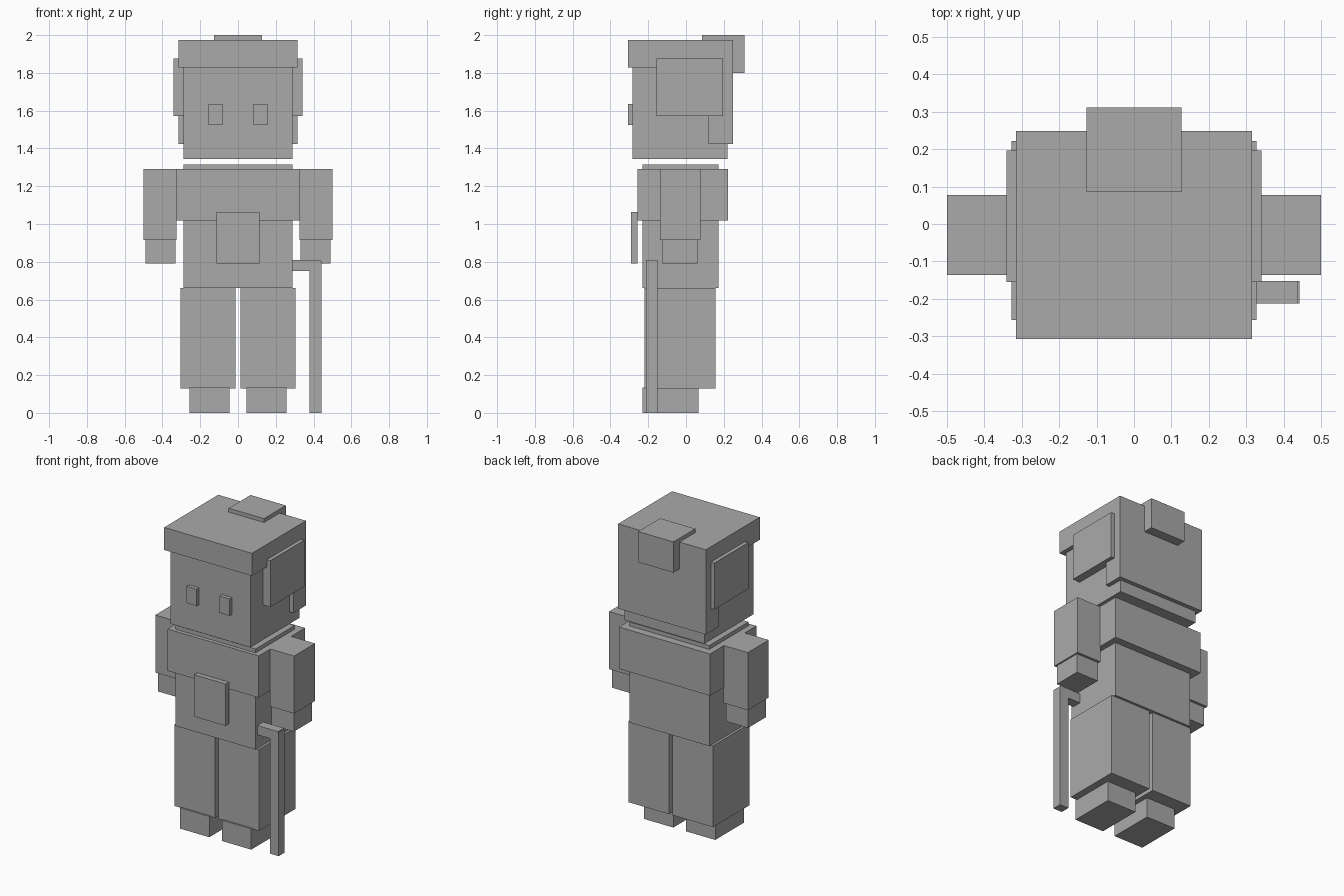
import bpy
import bmesh
from mathutils import Matrix, Vector

cube = bpy.data.objects.get("Cube")
if cube:
    bpy.data.objects.remove(cube, do_unlink=True)

# Single flat colour
GREY = (0.4, 0.4, 0.4, 1.0)
grey = bpy.data.materials.new("plain_grey")
grey.use_nodes = True
grey.diffuse_color = GREY
bsdf = next(n for n in grey.node_tree.nodes if n.type == "BSDF_PRINCIPLED")
bsdf.inputs["Base Color"].default_value = GREY


def box(name, x, y, z):
    """Box spanning the given (min, max) range on each axis."""
    spans = (x, y, z)
    centre = Vector([(a + b) / 2 for a, b in spans])
    size = Vector([b - a for a, b in spans])
    bm = bmesh.new()
    bmesh.ops.create_cube(bm, size=1,
                          matrix=Matrix.LocRotScale(centre, None, size))
    mesh = bpy.data.meshes.new(name)
    bm.to_mesh(mesh)
    bm.free()
    mesh.materials.append(grey)
    obj = bpy.data.objects.new(name, mesh)
    bpy.context.collection.objects.link(obj)


def centred(name, half, y, z):
    box(name, (-half, half), y, z)


def pair(name, x, y, z):
    box("left_" + name, x, y, z)
    box("right_" + name, (-x[1], -x[0]), y, z)


# Head and hair
centred("head", 0.288, (-0.283, 0.22), (1.345, 1.85))
centred("hair_top", 0.316, (-0.308, 0.248), (1.828, 1.975))
centred("hair_back", 0.316, (0.118, 0.248), (1.423, 1.828))
centred("hair_bun", 0.127, (0.086, 0.311), (1.80, 2.0))
pair("hair_side", (0.28, 0.341), (-0.155, 0.196), (1.573, 1.875))
pair("eye", (0.082, 0.156), (-0.308, -0.28), (1.525, 1.635))

# Body
centred("torso", 0.288, (-0.231, 0.172), (0.66, 1.315))
centred("shawl", 0.328, (-0.256, 0.222), (1.018, 1.29))
centred("apron_pocket", 0.114, (-0.29, -0.257), (0.79, 1.063))

# Limbs
pair("sleeve", (0.325, 0.5), (-0.137, 0.078), (0.915, 1.29))
pair("hand", (0.33, 0.49), (-0.124, 0.061), (0.79, 0.92))
pair("leg", (0.013, 0.304), (-0.219, 0.156), (0.13, 0.66))
pair("foot", (0.045, 0.257), (-0.231, 0.066), (0.0, 0.135))

# Walking cane
box("cane_shaft", (0.378, 0.442), (-0.213, -0.152), (0.0, 0.805))
box("cane_handle", (0.288, 0.438), (-0.213, -0.152), (0.75, 0.81))
